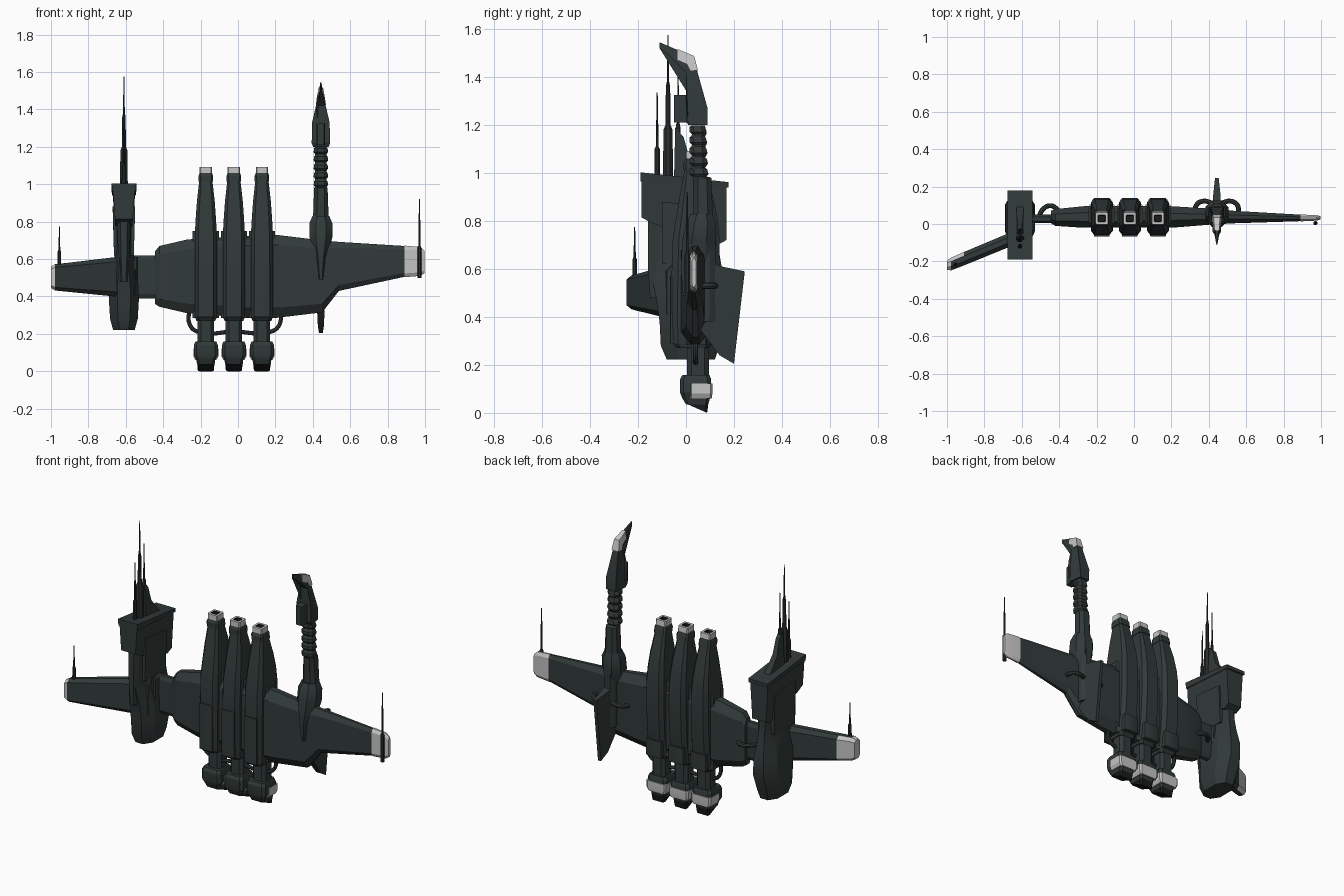
import bpy, bmesh, math
from mathutils import Vector


def material(name, rgb):
    m = bpy.data.materials.new(name)
    m.diffuse_color = (*rgb, 1)
    return m


HULL = material("dark green grey hull", (0.031, 0.042, 0.041))
WHITE = material("pale grey trim", (0.56, 0.56, 0.56))
BLACK = material("black nozzle", (0.009, 0.011, 0.011))
MAST = material("mast grey", (0.022, 0.026, 0.026))


def finish(name, bm, mats, rule=None):
    bmesh.ops.recalc_face_normals(bm, faces=bm.faces[:])
    bm.normal_update()
    if rule:
        for f in bm.faces:
            f.material_index = rule(f.calc_center_median(), f.normal)
    me = bpy.data.meshes.new(name)
    bm.to_mesh(me)
    bm.free()
    for m in mats:
        me.materials.append(m)
    ob = bpy.data.objects.new(name, me)
    bpy.context.collection.objects.link(ob)
    return ob


def loft(name, axis, sections, mats=(HULL,), ca=0.25, cb=0.25, tilt=None, rule=None):
    """Skin chamfered rectangles (pos, a0, a1, b0, b1); tilt = slope of pos along b per section."""
    bm = bmesh.new()
    rings = []
    for i, (p, a0, a1, b0, b1) in enumerate(sections):
        da, db = (a1 - a0) * ca, (b1 - b0) * cb
        pts = [(a0 + da, b0), (a1 - da, b0), (a1, b0 + db), (a1, b1 - db),
               (a1 - da, b1), (a0 + da, b1), (a0, b1 - db), (a0, b0 + db)]
        t = tilt.get(i, 0) if tilt else 0
        ring = []
        for a, b in pts:
            q = p + t * (b - (b0 + b1) / 2)
            ring.append(bm.verts.new((a, b, q) if axis == 'z' else (q, a, b)))
        rings.append(ring)
    for r, s in zip(rings, rings[1:]):
        for k in range(8):
            bm.faces.new((r[k], r[(k + 1) % 8], s[(k + 1) % 8], s[k]))
    bm.faces.new(rings[0])
    bm.faces.new(rings[-1])
    return finish(name, bm, mats, rule)


def plate(name, x, pts, mats=(HULL,)):
    """Side profile of (y, z, half width), mirrored about x."""
    bm = bmesh.new()
    l = [bm.verts.new((x - h, y, z)) for y, z, h in pts]
    r = [bm.verts.new((x + h, y, z)) for y, z, h in pts]
    n = len(pts)
    for k in range(n):
        bm.faces.new((l[k], l[(k + 1) % n], r[(k + 1) % n], r[k]))
    caps = [bm.faces.new(l), bm.faces.new(r)]
    bmesh.ops.triangulate(bm, faces=caps)
    return finish(name, bm, mats)


def box(name, x0, x1, y0, y1, z0, z1, mat=HULL, c=0.1):
    return loft(name, 'z', [(z0, x0, x1, y0, y1), (z1, x0, x1, y0, y1)], (mat,), c, c)


def rod(name, x, y, steps, mat=MAST):
    """Round mast from (z, radius) steps."""
    loft(name, 'z', [(z, x - r, x + r, y - r, y + r) for z, r in steps], (mat,), 0.29, 0.29)


def pipe(name, pts, r):
    cu = bpy.data.curves.new(name, 'CURVE')
    cu.dimensions = '3D'
    cu.bevel_depth, cu.bevel_resolution, cu.resolution_u = r, 2, 5
    sp = cu.splines.new('BEZIER')
    sp.bezier_points.add(len(pts) - 1)
    for b, p in zip(sp.bezier_points, pts):
        b.co = p
        b.handle_left_type = b.handle_right_type = 'AUTO'
    cu.materials.append(HULL)
    ob = bpy.data.objects.new(name, cu)
    bpy.context.collection.objects.link(ob)
    bpy.ops.object.select_all(action='DESELECT')
    ob.select_set(True)
    bpy.context.view_layer.objects.active = ob
    bpy.ops.object.convert(target='MESH')


# three engine nacelles
for i, x in enumerate((-0.172, -0.022, 0.128)):
    n = f"nacelle_{i + 1}_"

    def sec(z, w, y0, y1, x=x):
        return (z, x - w / 2, x + w / 2, y0, y1)

    loft(n + "body", 'z', [
        sec(0.27, 0.10, -0.04, 0.095), sec(0.29, 0.118, -0.055, 0.11), sec(0.42, 0.118, -0.06, 0.13),
        sec(0.58, 0.118, -0.06, 0.14), sec(0.73, 0.118, -0.055, 0.14), sec(0.82, 0.108, -0.04, 0.13),
        sec(0.91, 0.095, -0.025, 0.11), sec(1.02, 0.07, -0.005, 0.075)], ca=0.16, cb=0.13)
    loft(n + "collar", 'z', [sec(1.015, 0.078, -0.01, 0.08), sec(1.045, 0.078, -0.01, 0.075),
                             sec(1.06, 0.066, -0.003, 0.068)], ca=0.12, cb=0.12)
    # pale intake rim with a dark hollow
    loft(n + "intake", 'z', [sec(1.06, 0.066, -0.003, 0.066), sec(1.092, 0.066, -0.003, 0.062),
                             sec(1.092, 0.04, 0.012, 0.048), sec(1.07, 0.036, 0.014, 0.046)],
         (WHITE, BLACK), 0.08, 0.08,
         rule=lambda c, nn, x=x: 1 if abs(c.x - x) < 0.022 and 0.01 < c.y < 0.05 and c.z < 1.09 else 0)
    box(n + "front_panel", x - 0.042, x + 0.042, -0.067, -0.05, 0.29, 0.57)
    box(n + "back_panel", x - 0.05, x + 0.05, 0.09, 0.135, 0.29, 0.39)
    box(n + "side_rail", x - 0.07, x + 0.07, 0.0, 0.09, 0.285, 0.75)
    box(n + "neck", x - 0.044, x + 0.044, 0.005, 0.095, 0.14, 0.28, c=0.2)
    loft(n + "exhaust_housing", 'z', [
        sec(0.035, 0.094, 0.0, 0.092), sec(0.06, 0.1, -0.015, 0.1), sec(0.085, 0.128, -0.025, 0.105),
        sec(0.14, 0.128, -0.025, 0.105), sec(0.158, 0.112, -0.015, 0.098)], ca=0.12, cb=0.12)
    # pale band wrapping the rear of the housing
    loft(n + "exhaust_band", 'z', [sec(0.06, 0.112, 0.015, 0.107), sec(0.08, 0.133, 0.015, 0.11),
                                   sec(0.122, 0.133, 0.015, 0.11)], (WHITE,), 0.08, 0.08)
    loft(n + "nozzle", 'z', [sec(0.019, 0.086, 0.002, 0.088), sec(0.05, 0.094, 0.0, 0.095)],
         (BLACK,), 0.1, 0.1, tilt={0: -0.44})

# wings: sections of x, y range, z range
loft("left_inner_wing", 'x', [(-0.445, 0.005, 0.07, 0.36, 0.64), (-0.42, -0.01, 0.08, 0.345, 0.67),
                              (-0.27, -0.02, 0.095, 0.31, 0.705), (0.0, -0.02, 0.095, 0.29, 0.72)],
     ca=0.3, cb=0.13)
loft("wing_connector", 'x', [(-0.58, 0.005, 0.05, 0.39, 0.62), (-0.43, 0.005, 0.05, 0.39, 0.62)], cb=0.1)
loft("right_wing", 'x', [(0.0, -0.02, 0.095, 0.285, 0.72), (0.2, -0.02, 0.095, 0.285, 0.73),
                         (0.45, 0.0, 0.08, 0.315, 0.70), (0.54, 0.004, 0.07, 0.43, 0.692),
                         (0.89, 0.015, 0.05, 0.505, 0.67)], ca=0.34, cb=0.12)
loft("right_wing_tip", 'x', [(0.89, 0.014, 0.051, 0.503, 0.672), (0.975, 0.018, 0.047, 0.51, 0.665),
                             (0.998, 0.024, 0.042, 0.525, 0.645)], (WHITE,), 0.34, 0.12)
loft("left_outer_wing", 'x', [(-0.55, -0.08, 0.01, 0.385, 0.62), (-0.66, -0.12, -0.045, 0.4, 0.61),
                              (-0.91, -0.222, -0.15, 0.425, 0.58), (-0.978, -0.248, -0.18, 0.432, 0.573),
                              (-1.0, -0.245, -0.195, 0.445, 0.56)], (HULL, WHITE), 0.3, 0.12,
     rule=lambda c, n: 1 if c.x < -0.98 or (c.x < -0.92 and n.y > 0.2) else 0)
rod("right_tip_mast", 0.97, 0.005, [(0.5, 0.011), (0.66, 0.011), (0.67, 0.006), (0.78, 0.005), (0.92, 0.002)])
rod("left_tip_mast", -0.955, -0.214, [(0.5, 0.01), (0.64, 0.009), (0.65, 0.005), (0.775, 0.002)])

# left sensor pod: rounded bulb, narrow waist and flared upper box
PX = -0.61
pod = [(0.222, 0.058, -0.08, 0.12), (0.28, 0.074, -0.105, 0.14), (0.38, 0.08, -0.11, 0.175),
       (0.48, 0.076, -0.125, 0.175), (0.57, 0.055, -0.145, 0.155), (0.66, 0.045, -0.15, 0.14),
       (0.82, 0.045, -0.15, 0.14)]
loft("pod_bulb", 'z', [(z, PX - h, PX + h, a, b) for z, h, a, b in pod], ca=0.28, cb=0.25)
plate("pod_box", PX, [(-0.185, 0.99, 0.06), (0.168, 0.955, 0.06), (0.168, 0.72, 0.046), (0.13, 0.70, 0.044),
                      (-0.14, 0.79, 0.046), (-0.185, 0.815, 0.048)])
plate("pod_box_rim", PX, [(-0.19, 1.003, 0.066), (0.178, 0.962, 0.066), (0.178, 0.94, 0.063),
                          (-0.19, 0.965, 0.063)])
plate("pod_side_panel", PX, [(-0.1, 0.88, 0.06), (0.1, 0.86, 0.06), (0.1, 0.62, 0.053), (-0.1, 0.62, 0.053)])
loft("pod_keel", 'z', [(0.48, PX - 0.02, PX + 0.02, -0.15, -0.05), (0.6, PX - 0.03, PX + 0.03, -0.158, -0.05),
                       (0.82, PX - 0.038, PX + 0.038, -0.158, -0.05)])
box("pod_wing_root", PX, -0.535, -0.04, 0.06, 0.48, 0.61)
plate("pod_top_fin", PX, [(-0.05, 0.97, 0.02), (-0.045, 1.19, 0.012), (-0.01, 1.15, 0.012),
                          (0.015, 1.06, 0.016), (0.1, 0.96, 0.02)])
rod("pod_mast_tall", PX, -0.075, [(0.97, 0.021), (1.18, 0.019), (1.2, 0.011), (1.36, 0.009),
                                  (1.38, 0.005), (1.575, 0.002)])
rod("pod_mast_front", PX, -0.12, [(0.97, 0.012), (1.1, 0.011), (1.11, 0.006), (1.335, 0.002)])
rod("pod_mast_back", PX, -0.033, [(0.97, 0.01), (1.2, 0.009), (1.21, 0.005), (1.42, 0.002)])

# right arm: fairing on the wing, ribbed neck, hooked head
AX = 0.443
fair = [(0.49, 0.016, -0.012, 0.09), (0.6, 0.03, -0.022, 0.11), (0.72, 0.062, -0.015, 0.125),
        (0.79, 0.062, 0.0, 0.125), (0.83, 0.045, 0.02, 0.11)]
loft("arm_fairing", 'z', [(z, AX - h, AX + h, a, b) for z, h, a, b in fair], ca=0.28, cb=0.28)
neck = [(0.81, 0.042, 0.03, 0.112), (0.98, 0.036, 0.03, 0.106)]
for k in range(5):
    z = 0.98 + k * 0.044
    neck += [(z + 0.006, 0.031, 0.025, 0.085), (z + 0.016, 0.039, 0.014, 0.094 - 0.002 * k),
             (z + 0.036, 0.036, 0.014, 0.088 - 0.002 * k), (z + 0.042, 0.031, 0.022, 0.08)]
loft("arm_neck", 'z', [(z, AX - h, AX + h, a, b) for z, h, a, b in neck], ca=0.25, cb=0.25)
plate("arm_head", AX, [(0.01, 1.2, 0.042), (0.09, 1.2, 0.032), (0.09, 1.27, 0.034), (0.03, 1.485, 0.012),
                       (-0.11, 1.545, 0.003), (-0.11, 1.52, 0.003), (-0.07, 1.49, 0.01),
                       (0.0, 1.42, 0.026), (0.0, 1.33, 0.047), (0.0, 1.22, 0.049)])
plate("arm_head_patch", AX, [(0.034, 1.488, 0.017), (0.05, 1.428, 0.024), (0.02, 1.425, 0.027),
                             (0.005, 1.455, 0.023), (-0.035, 1.472, 0.018), (-0.035, 1.517, 0.012)], (WHITE,))
box("arm_head_lug", AX - 0.022, AX + 0.022, -0.05, 0.03, 1.21, 1.325)

# swept fin behind the arm
plate("rear_fin", AX, [(0.05, 0.64, 0.022), (0.15, 0.61, 0.02), (0.245, 0.59, 0.01), (0.2, 0.205, 0.01),
                       (0.14, 0.24, 0.016), (0.05, 0.36, 0.022)])
box("fin_root", AX - 0.035, AX + 0.035, 0.02, 0.125, 0.38, 0.72, c=0.25)

# pipes
pipe("lower_pipe", [(-0.262, 0.04, 0.33), (-0.258, 0.04, 0.25), (-0.22, 0.04, 0.213), (-0.02, 0.04, 0.213),
                    (0.18, 0.04, 0.213), (0.222, 0.04, 0.25), (0.228, 0.04, 0.33)], 0.011)
pipe("left_pipe", [(-0.51, 0.03, 0.5), (-0.49, 0.075, 0.5), (-0.445, 0.098, 0.5), (-0.4, 0.07, 0.5)], 0.013)
for s, side in ((-1, "left"), (1, "right")):
    pipe(f"fin_pipe_{side}", [(AX + s * 0.115, 0.05, 0.53), (AX + s * 0.11, 0.1, 0.53),
                              (AX + s * 0.075, 0.122, 0.53), (AX + s * 0.01, 0.105, 0.53)], 0.013)

bpy.ops.object.select_all(action='DESELECT')
for ob in bpy.context.scene.objects:
    ob.select_set(True)
bpy.context.view_layer.objects.active = bpy.context.scene.objects[0]
bpy.ops.object.shade_smooth_by_angle(angle=math.radians(25))
